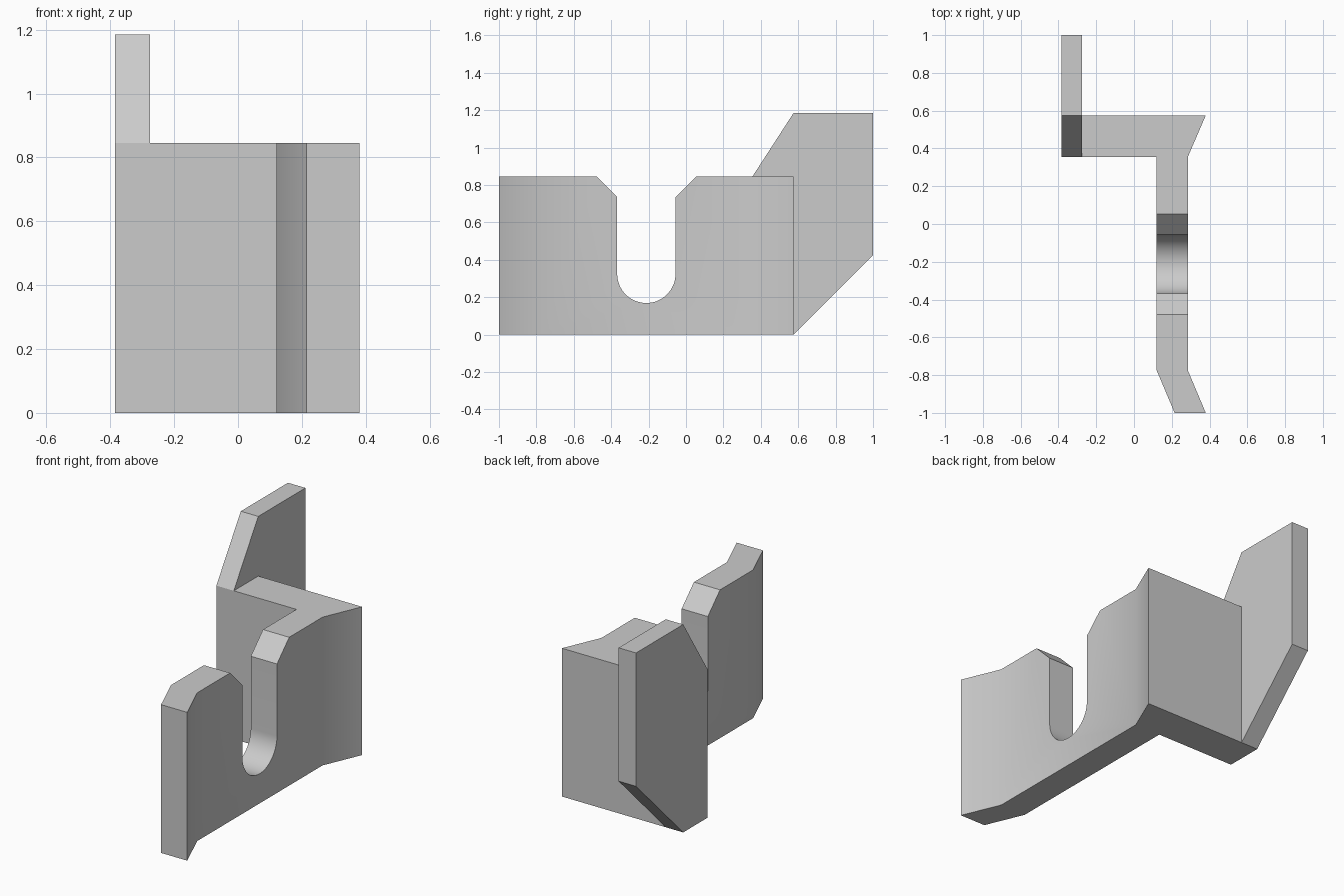
import bpy, bmesh, math
from mathutils import Vector

cube = bpy.data.objects.get("Cube")
if cube:
    bpy.data.objects.remove(cube, do_unlink=True)

grey = bpy.data.materials.new("plain grey")
grey.use_nodes = True
colour = (0.6, 0.6, 0.6, 1)
grey.diffuse_color = colour
grey.node_tree.nodes["Principled BSDF"].inputs["Base Color"].default_value = colour


def prism(name, outline, direction):
    """Extrude a closed outline into a solid."""
    bm = bmesh.new()
    face = bm.faces.new([bm.verts.new(p) for p in outline])
    out = bmesh.ops.extrude_face_region(bm, geom=[face])
    moved = [v for v in out["geom"] if isinstance(v, bmesh.types.BMVert)]
    bmesh.ops.translate(bm, verts=moved, vec=Vector(direction))
    bmesh.ops.recalc_face_normals(bm, faces=bm.faces)
    mesh = bpy.data.meshes.new(name)
    bm.to_mesh(mesh)
    bm.free()
    mesh.materials.append(grey)
    obj = bpy.data.objects.new(name, mesh)
    bpy.context.collection.objects.link(obj)
    return obj


def combine(target, tool, operation):
    """Apply a boolean and drop the tool."""
    mod = target.modifiers.new(operation.lower(), "BOOLEAN")
    mod.operation, mod.solver, mod.object = operation, "EXACT", tool
    bpy.context.view_layer.objects.active = target
    bpy.ops.object.modifier_apply(modifier=mod.name)
    bpy.data.objects.remove(tool, do_unlink=True)


# Wall with flared ends and a return flange, drawn in plan
top = 0.845
plan = [(0.215, -1), (0.38, -1), (0.285, -0.775), (0.285, 0.355), (0.38, 0.575),
        (-0.33, 0.575), (-0.33, 0.355), (0.12, 0.355), (0.12, -0.775)]
bracket = prism("bracket", [(x, y, 0) for x, y in plan], (0, 0, top))

# Round-bottomed slot with a chamfered mouth
mid, radius, lip = -0.212, 0.156, 0.11
slot = [(mid + radius * math.cos(a), 0.325 + radius * math.sin(a))
        for a in (math.pi * (1 + i / 32) for i in range(33))]
over = 0.1
slot += [(mid + radius, top - lip), (mid + radius + lip + over, top + over),
         (mid - radius - lip - over, top + over), (mid - radius, top - lip)]
cutter = prism("slot_cutter", [(0.05, y, z) for y, z in slot], (0.3, 0, 0))
cutter.hide_render = True
combine(bracket, cutter, "DIFFERENCE")

# Raised side arm
side = [(0.355, 0), (0.575, 0), (1, 0.425), (1, 1.185), (0.575, 1.185), (0.355, top)]
arm = prism("side_arm", [(-0.385, y, z) for y, z in side], (0.11, 0, 0))
combine(bracket, arm, "UNION")

# Soft shading over the shallow bends and the slot floor
bpy.ops.object.select_all(action="DESELECT")
bracket.select_set(True)
bpy.context.view_layer.objects.active = bracket
bpy.ops.object.shade_smooth_by_angle(angle=math.radians(30))
